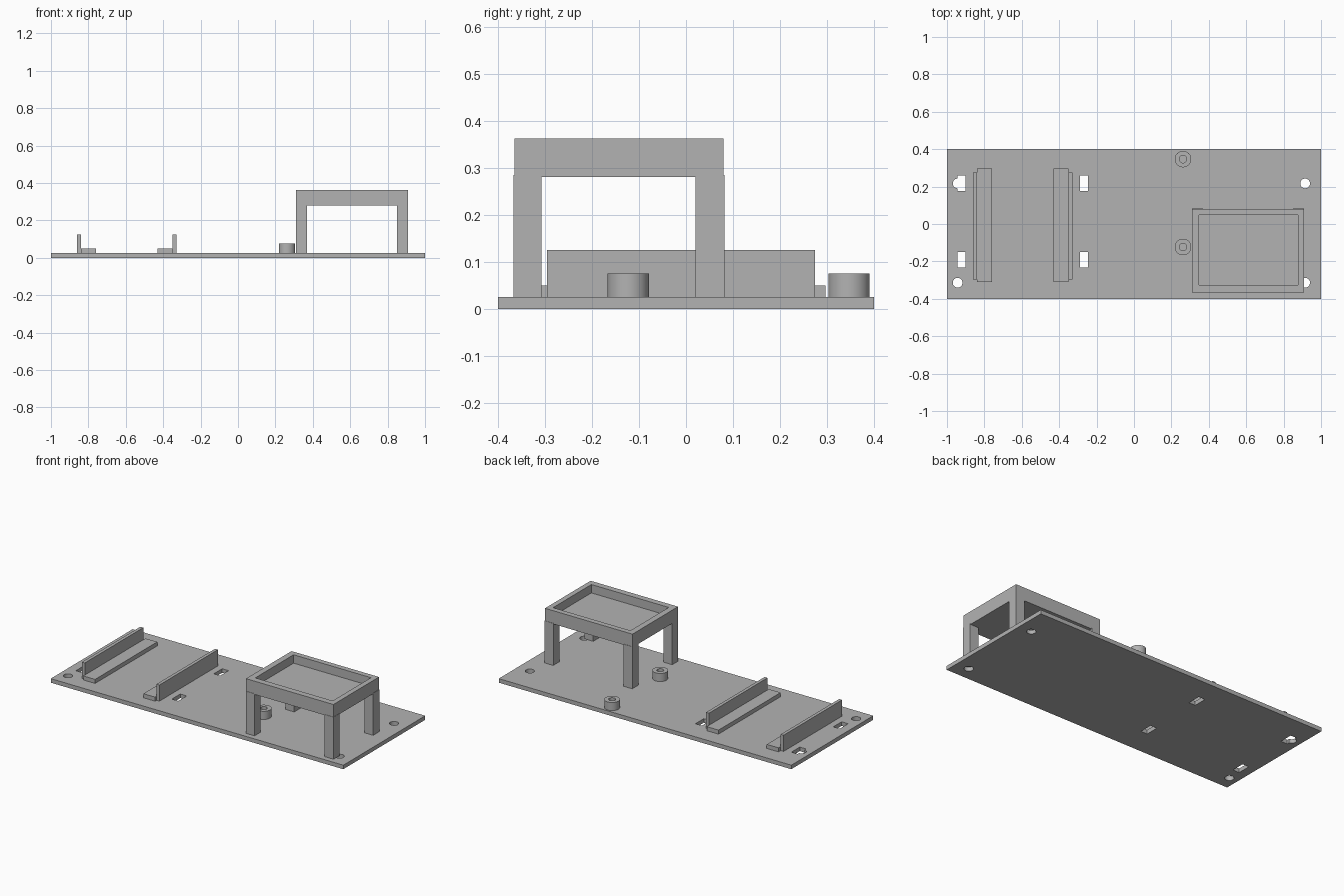
import bpy
import math

if "Cube" in bpy.data.objects:
    bpy.data.objects.remove(bpy.data.objects["Cube"], do_unlink=True)

# Single plain grey
grey = bpy.data.materials.new("grey plastic")
grey.use_nodes = True
colour = (0.45, 0.45, 0.45, 1)
grey.diffuse_color = colour
grey.node_tree.nodes["Principled BSDF"].inputs["Base Color"].default_value = colour


def finish(name):
    obj = bpy.context.object
    obj.name = name
    obj.data.materials.append(grey)
    return obj


def box(name, x, y, z):
    """Box from (min, max) ranges on each axis."""
    bpy.ops.mesh.primitive_cube_add(size=1, location=[sum(r) / 2 for r in (x, y, z)])
    bpy.context.object.scale = [r[1] - r[0] for r in (x, y, z)]
    bpy.ops.object.transform_apply(location=False, rotation=False, scale=True)
    return finish(name)


def cylinder(name, x, y, z, radius):
    bpy.ops.mesh.primitive_cylinder_add(vertices=48, radius=radius, depth=z[1] - z[0],
                                        location=(x, y, sum(z) / 2))
    return finish(name)


def cut(target, cutter):
    """Subtract the cutter and discard it."""
    mod = target.modifiers.new("cut", 'BOOLEAN')
    mod.operation = 'DIFFERENCE'
    mod.solver = 'EXACT'
    mod.object = cutter
    bpy.context.view_layer.objects.active = target
    bpy.ops.object.modifier_apply(modifier=mod.name)
    bpy.data.objects.remove(cutter, do_unlink=True)


def smooth(obj):
    bpy.ops.object.select_all(action='DESELECT')
    obj.select_set(True)
    bpy.context.view_layer.objects.active = obj
    bpy.ops.object.shade_smooth_by_angle(angle=math.radians(30))


TOP = 0.025      # upper face of the base plate
THROUGH = (-0.1, 0.1)

# Base plate with corner screw holes and strap slots
plate = box("base_plate", (-1, 1), (-0.4, 0.4), (0, TOP))
for x in (-0.943, 0.915):
    for y in (-0.314, 0.217):
        cut(plate, cylinder("hole_cutter", x, y, THROUGH, 0.026))
for x in (-0.923, -0.267):
    for y in (-0.192, 0.217):
        cut(plate, box("slot_cutter", (x - 0.022, x + 0.022), (y - 0.041, y + 0.041), THROUGH))
smooth(plate)

# Two mirrored holders: a low ledge with an upright wall on its outer side
for side, wall_x, ledge_x in (("right", (-0.86, -0.84), (-0.84, -0.76)),
                              ("left", (-0.35, -0.33), (-0.43, -0.35))):
    box(side + "_holder_ledge", ledge_x, (-0.31, 0.297), (TOP, 0.05))
    box(side + "_holder_wall", wall_x, (-0.296, 0.275), (TOP, 0.125))

# Hollow round standoffs
for name, y in (("front_standoff", -0.123), ("back_standoff", 0.347)):
    post = cylinder(name, 0.262, y, (TOP, 0.075), 0.044)
    cut(post, cylinder("bore_cutter", 0.262, y, THROUGH, 0.02))
    smooth(post)

# Raised tray on four legs
tray = box("tray", (0.31, 0.908), (-0.365, 0.08), (0.28, 0.362))
cut(tray, box("recess_cutter", (0.347, 0.876), (-0.327, 0.047), (0.31, 0.5)))
for side, x in (("right", (0.31, 0.37)), ("left", (0.85, 0.91))):
    for end, y in (("front", (-0.367, -0.308)), ("back", (0.02, 0.082))):
        box(f"{end}_{side}_tray_leg", x, y, (TOP, 0.285))
